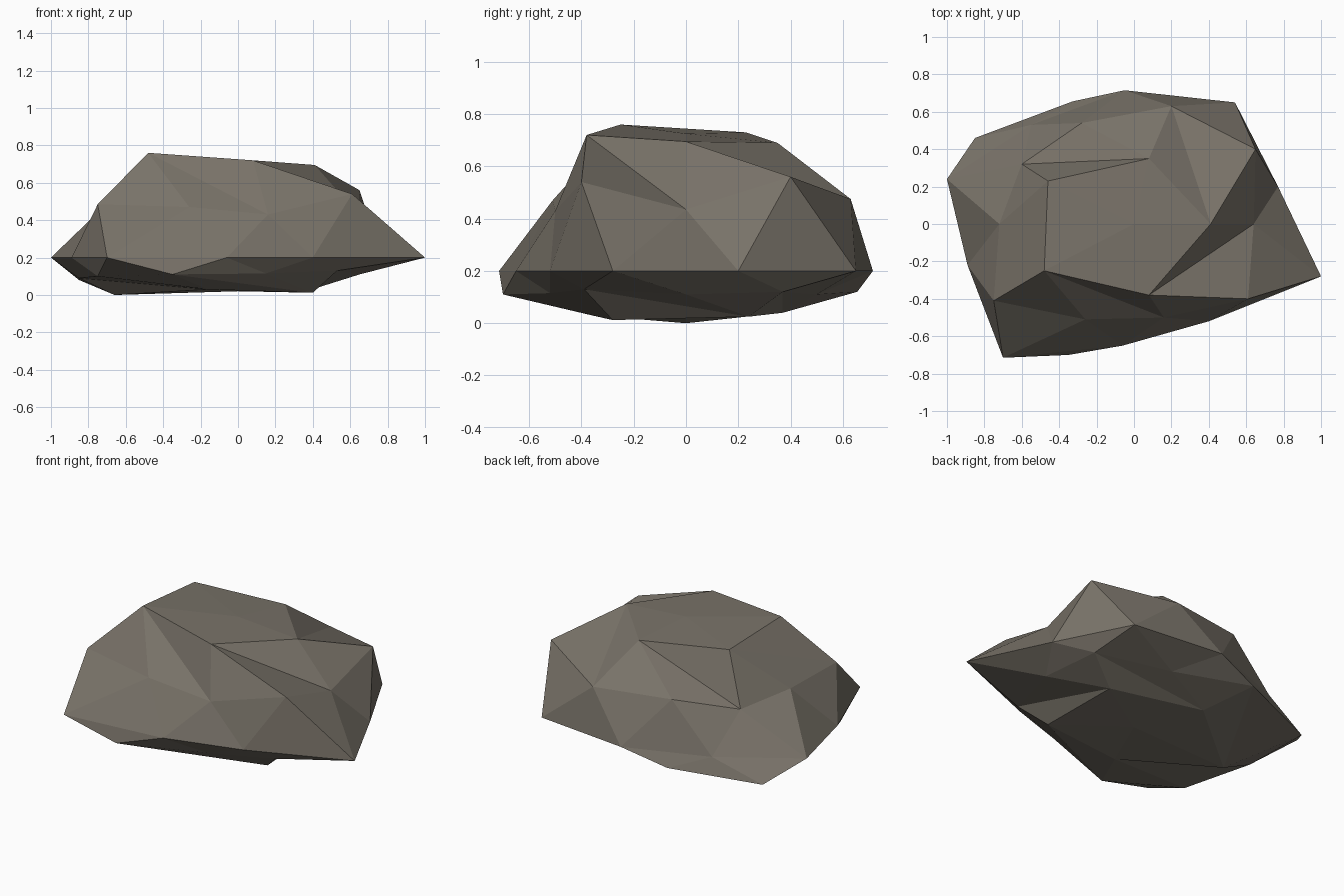
import bpy
import bmesh
from math import atan2, pi, tau
from mathutils import Matrix

cube = bpy.data.objects.get("Cube")
if cube:
    bpy.data.objects.remove(cube, do_unlink=True)

WAIST = 0.2  # height of the widest outline

# Ring targets, each listed anticlockwise starting from +x
crown = [(0, 0, .725)]
top_edge = [(.41, 0, .695), (.08, .35, .69), (-.46, .23, .73),
            (-.48, -.25, .76), (.08, -.38, .72)]
shoulder = [(.64, 0, .435), (.65, .4, .56), (.2, .63, .475), (-.28, .54, .49),
            (-.6, .32, .43), (-.72, 0, .47), (-.75, -.41, .485),
            (-.26, -.51, .47), (.16, -.5, .43), (.61, -.4, .54)]
waist = [(x, y, WAIST) for x, y in (
    (.77, .2), (.54, .65), (-.05, .715), (-.55, .53), (-1, .24),
    (-.89, -.22), (-.7, -.715), (-.06, -.65), (.4, -.52), (1, -.28))]
underside = [(.65, 0, .11), (.6, .37, .12), (.14, .5, .11), (-.33, .655, .12),
             (-.85, .46, .08), (-.85, 0, .09), (-.75, -.45, .1),
             (-.35, -.7, .11), (.15, -.52, .115), (.53, -.39, .13)]
base_edge = [(.38, .24, .025), (-.2, .37, .04), (-.66, 0, 0),
             (-.16, -.36, .03), (.4, -.28, .012)]
base = [(0, 0, .02)]
rings = [crown, top_edge, shoulder, waist, underside, base_edge, base]


def around(vert):
    """Angle about the vertical axis, with a small margin below zero."""
    return (atan2(vert.co.y, vert.co.x) + 0.1) % tau


# Boulder: a faceted sphere whose horizontal rings are moved into place
bm = bmesh.new()
bmesh.ops.create_icosphere(bm, subdivisions=2, radius=1.0,
                           matrix=Matrix.Rotation(pi, 4, "Z"))
ordered = sorted(bm.verts, key=lambda v: -v.co.z)
start = 0
for ring in rings:
    verts = sorted(ordered[start:start + len(ring)], key=around)
    for vert, target in zip(verts, ring):
        vert.co = target
    start += len(ring)
bmesh.ops.recalc_face_normals(bm, faces=bm.faces)
for face in bm.faces:
    face.smooth = False

mesh = bpy.data.meshes.new("boulder")
bm.to_mesh(mesh)
bm.free()
boulder = bpy.data.objects.new("boulder", mesh)
bpy.context.collection.objects.link(boulder)

# Stone colour
stone = bpy.data.materials.new("warm grey stone")
stone.use_nodes = True
colour = (0.19, 0.17, 0.14, 1.0)
stone.diffuse_color = colour
for node in stone.node_tree.nodes:
    if node.type == "BSDF_PRINCIPLED":
        node.inputs["Base Color"].default_value = colour
        node.inputs["Roughness"].default_value = 0.9
mesh.materials.append(stone)
